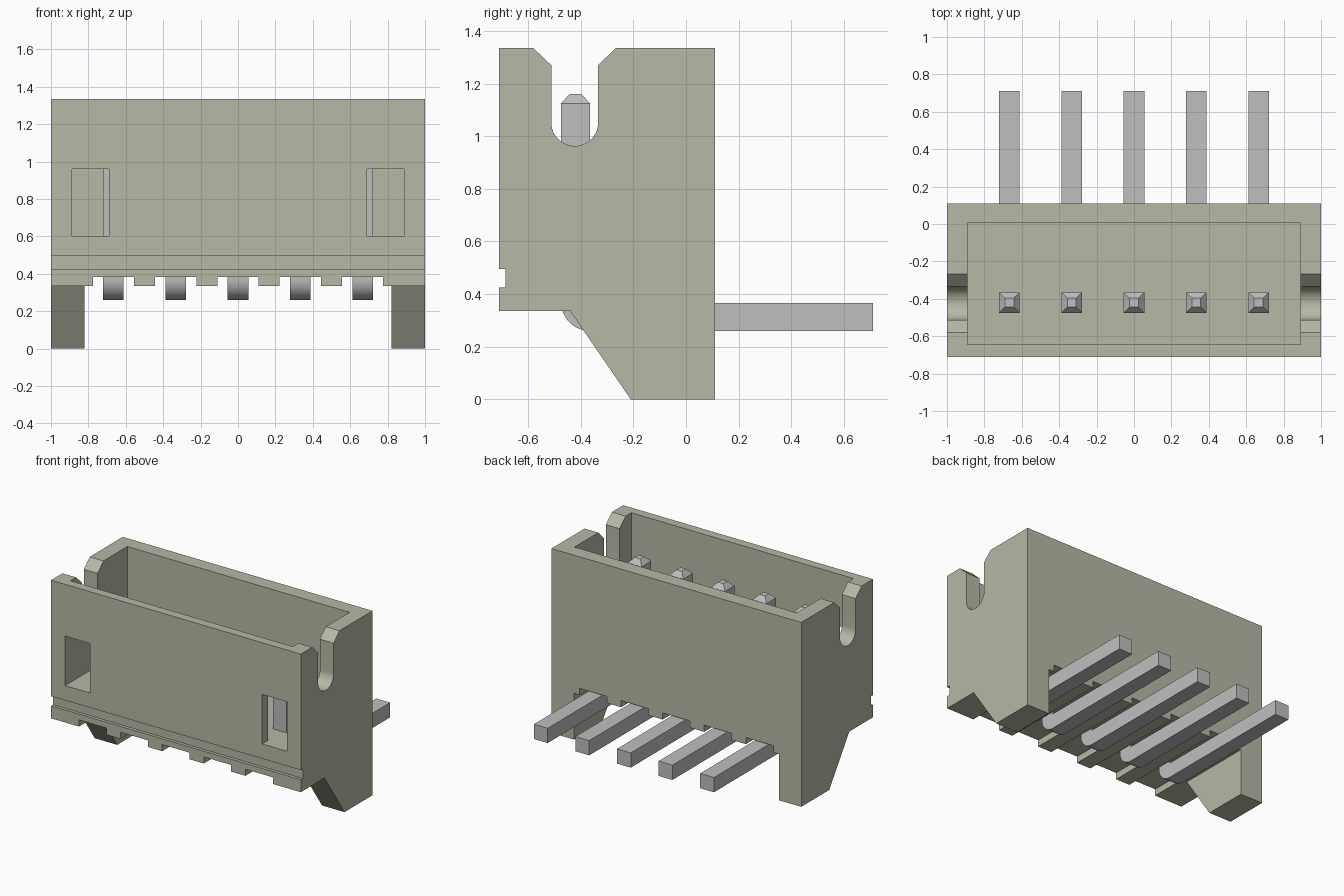
import bpy, bmesh, math
from mathutils import Vector

cube = bpy.data.objects.get("Cube")
if cube:
    bpy.data.objects.remove(cube, do_unlink=True)


def material(name, color):
    m = bpy.data.materials.new(name)
    m.use_nodes = True
    m.diffuse_color = color
    bsdf = next(n for n in m.node_tree.nodes if n.type == "BSDF_PRINCIPLED")
    bsdf.inputs["Base Color"].default_value = color
    return m


def prism(name, profile, x0, x1, mat=None, tip=None):
    """Extrude a (y, z) profile from x0 to x1, optionally with a tapered top."""
    bm = bmesh.new()
    face = bm.faces.new([bm.verts.new((x0, y, z)) for y, z in profile])
    ext = bmesh.ops.extrude_face_region(bm, geom=[face])
    verts = [g for g in ext["geom"] if isinstance(g, bmesh.types.BMVert)]
    bmesh.ops.translate(bm, verts=verts, vec=(x1 - x0, 0, 0))
    bmesh.ops.recalc_face_normals(bm, faces=bm.faces)
    if tip:
        height, scale = tip
        top = max(bm.faces, key=lambda f: f.calc_center_median().z)
        top = bmesh.ops.extrude_discrete_faces(bm, faces=[top])["faces"][0]
        c = top.calc_center_median()
        for v in top.verts:
            v.co = c + (v.co - c) * scale + Vector((0, 0, height))
    mesh = bpy.data.meshes.new(name)
    bm.to_mesh(mesh)
    bm.free()
    obj = bpy.data.objects.new(name, mesh)
    bpy.context.collection.objects.link(obj)
    if mat:
        mesh.materials.append(mat)
    return obj


def rect(y0, y1, z0, z1):
    return [(y0, z0), (y1, z0), (y1, z1), (y0, z1)]


def arc(cy, cz, r, a0, a1, n):
    angles = [math.radians(a0 + (a1 - a0) * i / n) for i in range(n + 1)]
    return [(cy + r * math.cos(a), cz + r * math.sin(a)) for a in angles]


def cut(target, profile, x0, x1):
    cutter = prism("cutter", profile, x0, x1)
    cutter.hide_render = True
    mod = target.modifiers.new("cut", "BOOLEAN")
    mod.operation = "DIFFERENCE"
    mod.solver = "EXACT"
    mod.object = cutter
    bpy.context.view_layer.objects.active = target
    bpy.ops.object.modifier_apply(modifier=mod.name)
    bpy.data.objects.remove(cutter, do_unlink=True)


def smooth(obj):
    bpy.ops.object.select_all(action="DESELECT")
    obj.select_set(True)
    bpy.context.view_layer.objects.active = obj
    bpy.ops.object.shade_smooth_by_angle(angle=math.radians(20))


plastic = material("warm grey plastic", (0.48, 0.48, 0.385, 1))
metal = material("pin metal", (0.52, 0.52, 0.52, 1))

FRONT, BACK, BASE, TOP = -0.71, 0.11, 0.335, 1.335
PIN_Y, PIN_HALF, PITCH = -0.42, 0.055, 0.333
pin_xs = [PITCH * i for i in range(-2, 3)]

# Housing: side outline with feet and front groove
outline = [(FRONT, TOP), (FRONT, 0.495), (-0.687, 0.495), (-0.687, 0.425),
           (FRONT, 0.425), (FRONT, BASE), (-0.44, BASE), (-0.21, 0),
           (BACK, 0), (BACK, TOP)]
housing = prism("housing", outline, -1, 1, plastic)

# Gap between the feet
cut(housing, rect(-1, 1, -0.2, BASE), -0.82, 0.82)

# Open cavity
cut(housing, rect(-0.645, 0.005, 0.6, 1.6), -0.89, 0.89)

# Rounded, chamfered slots in both end walls
slot = [(-0.58, 1.335), (-0.512, 1.27)]
slot += arc(-0.423, 1.052, 0.089, 180, 360, 24)
slot += [(-0.334, 1.27), (-0.268, 1.335), (-0.268, 1.5), (-0.58, 1.5)]
cut(housing, slot, -1.2, 1.2)

# Front latch windows
for s in (-1, 1):
    xs = sorted((s * 0.69, s * 0.888))
    cut(housing, rect(-0.9, -0.6, 0.602, 0.96), *xs)

# Pin channels along the underside
for x in pin_xs:
    cut(housing, rect(-1, 1, 0.2, 0.383), x - 0.11, x + 0.11)
smooth(housing)

# Bent contact pins
front, rear = PIN_Y - PIN_HALF, PIN_Y + PIN_HALF
pin_profile = [(front, 1.125)] + arc(rear, 0.37, 0.11, 180, 270, 12)
pin_profile += [(0.71, 0.26), (0.71, 0.367), (rear, 0.367), (rear, 1.125)]
for i, x in enumerate(pin_xs):
    pin = prism(f"contact_pin_{i + 1}", pin_profile, x - PIN_HALF, x + PIN_HALF,
                metal, tip=(0.035, 0.42))
    smooth(pin)
